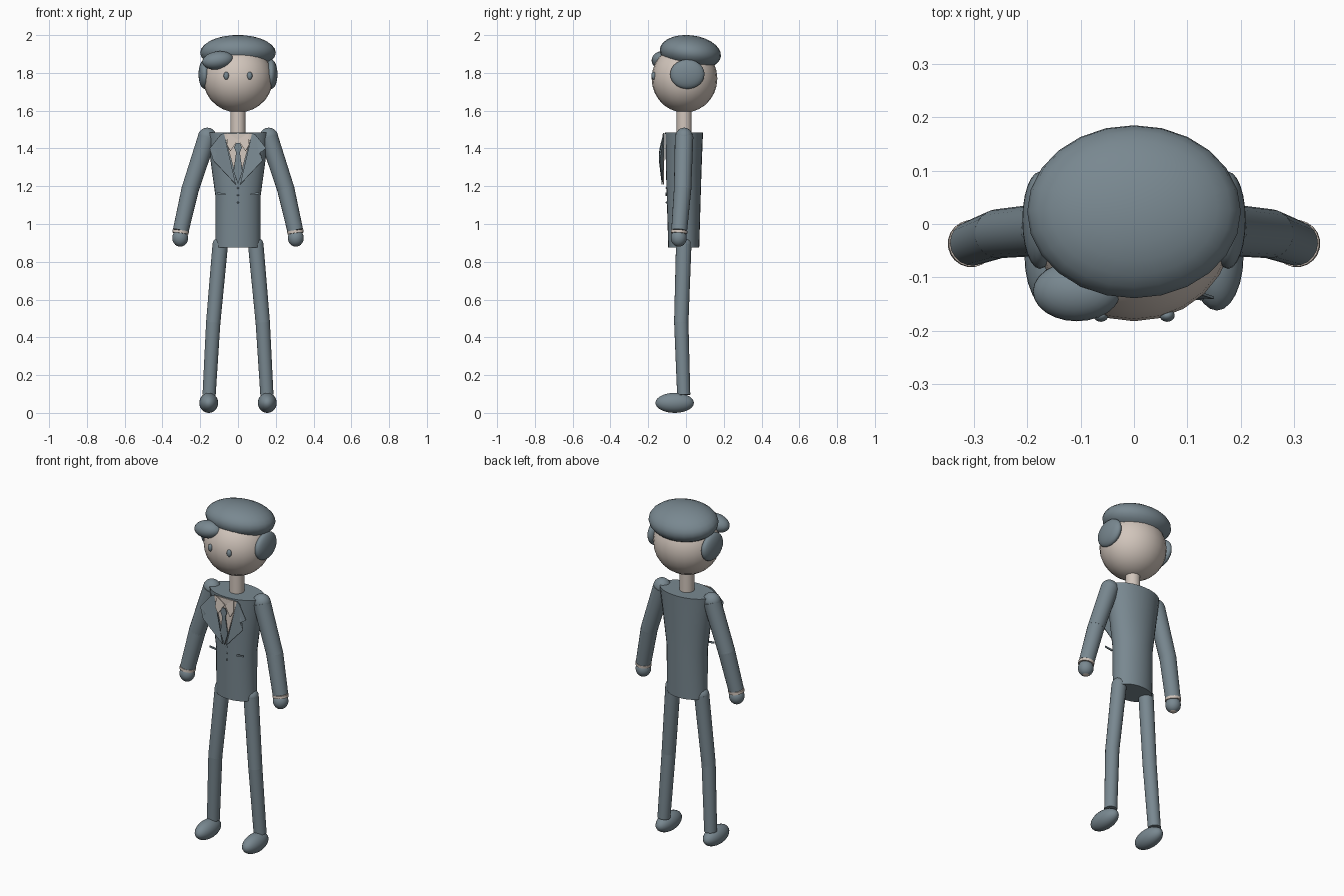
import bpy, bmesh, math
from mathutils import Vector, Matrix

old = bpy.data.objects.get("Cube")
if old:
    bpy.data.objects.remove(old, do_unlink=True)


def material(name, rgb):
    m = bpy.data.materials.new(name)
    m.use_nodes = True
    m.diffuse_color = (*rgb, 1)
    m.node_tree.nodes["Principled BSDF"].inputs["Base Color"].default_value = (*rgb, 1)
    return m


SLATE = material("slate grey", (0.19, 0.246, 0.28))
PALE = material("pale beige", (0.64, 0.56, 0.5))


def finish(name, bm, mat, smooth=True):
    bmesh.ops.recalc_face_normals(bm, faces=bm.faces)
    mesh = bpy.data.meshes.new(name)
    bm.to_mesh(mesh)
    bm.free()
    mesh.materials.append(mat)
    obj = bpy.data.objects.new(name, mesh)
    bpy.context.collection.objects.link(obj)
    if smooth:
        bpy.ops.object.select_all(action='DESELECT')
        obj.select_set(True)
        bpy.context.view_layer.objects.active = obj
        bpy.ops.object.shade_smooth_by_angle(angle=math.radians(40))
    return obj


def ellipsoid(name, centre, radii, mat=SLATE, tilt_x=0, tilt_y=0):
    bm = bmesh.new()
    m = (Matrix.Translation(centre) @ Matrix.Rotation(math.radians(tilt_x), 4, 'X')
         @ Matrix.Rotation(math.radians(tilt_y), 4, 'Y') @ Matrix.Diagonal((*radii, 1)))
    bmesh.ops.create_uvsphere(bm, u_segments=24, v_segments=14, radius=1, matrix=m)
    return finish(name, bm, mat)


def limb(name, a, b, r1, r2, mat=SLATE):
    a, b = Vector(a), Vector(b)
    bm = bmesh.new()
    turn = (b - a).to_track_quat('Z', 'Y').to_matrix().to_4x4()
    bmesh.ops.create_cone(bm, cap_ends=True, segments=20, radius1=r1, radius2=r2,
                          depth=(b - a).length,
                          matrix=Matrix.Translation((a + b) / 2) @ turn)
    return finish(name, bm, mat)


def plate(name, points, mat=SLATE, thick=0.005):
    bm = bmesh.new()
    face = bm.faces.new([bm.verts.new(p) for p in points])
    bmesh.ops.triangulate(bm, faces=[face])
    obj = finish(name, bm, mat, smooth=False)
    mod = obj.modifiers.new("thickness", 'SOLIDIFY')
    mod.thickness = thick
    mod.offset = 0
    return obj


# Head, neck and hair
ellipsoid("head", (0, -0.008, 1.77), (0.185, 0.174, 0.18), PALE)
limb("neck", (0, -0.01, 1.47), (0, -0.01, 1.63), 0.04, 0.04, PALE)
ellipsoid("hair_cap", (0, 0.023, 1.907), (0.2, 0.163, 0.092), tilt_x=-7)
ellipsoid("hair_fringe", (-0.107, -0.126, 1.866), (0.083, 0.056, 0.048), tilt_y=-8)

# Jacket body: oval rings from hem to shoulders
bm = bmesh.new()
rings = []
N = 28
for z, rx, ry, cy in [(0.875, 0.12, 0.082, -0.012), (1.15, 0.12, 0.09, -0.012),
                      (1.28, 0.138, 0.094, -0.012), (1.485, 0.165, 0.1, -0.01)]:
    rings.append([bm.verts.new((rx * math.cos(math.tau * i / N),
                                cy + ry * math.sin(math.tau * i / N), z)) for i in range(N)])
for low, high in zip(rings, rings[1:]):
    for i in range(N):
        j = (i + 1) % N
        bm.faces.new((low[i], low[j], high[j], high[i]))
bm.faces.new(rings[0])
bm.faces.new(rings[-1])
finish("jacket", bm, SLATE)

# Shirt front, tie and buttons
plate("shirt_front", [(-0.075, -0.115, 1.48), (0.075, -0.115, 1.48), (0, -0.12, 1.21)], PALE)
plate("tie_knot", [(-0.01, -0.133, 1.43), (0.01, -0.133, 1.43), (0.021, -0.133, 1.405),
                   (0.01, -0.133, 1.38), (-0.01, -0.133, 1.38), (-0.021, -0.133, 1.405)])
plate("tie_blade", [(-0.009, -0.131, 1.385), (0.009, -0.131, 1.385), (0.024, -0.129, 1.28),
                    (0, -0.126, 1.21), (-0.024, -0.129, 1.28)])
for i in range(3):
    ellipsoid(f"button_{i + 1}", (0, -0.104, 1.19 - 0.038 * i), (0.005, 0.004, 0.005))

for side, s in (("left", 1), ("right", -1)):
    # Face details
    ellipsoid(f"{side}_eye", (s * 0.062, -0.171, 1.785), (0.014, 0.012, 0.021))
    ellipsoid(f"{side}_side_hair", (s * 0.176, 0.007, 1.793), (0.033, 0.091, 0.078))

    # Collar, lapel and pocket
    plate(f"{side}_collar", [(0, -0.122, 1.445), (s * 0.055, -0.12, 1.482),
                             (s * 0.06, -0.127, 1.42), (s * 0.04, -0.13, 1.385)], PALE)
    plate(f"{side}_lapel", [(s * 0.075, -0.115, 1.482), (s * 0.095, -0.12, 1.47),
                            (s * 0.15, -0.138, 1.40), (s * 0.112, -0.14, 1.375),
                            (s * 0.13, -0.141, 1.335), (s * 0.012, -0.126, 1.21)])
    plate(f"{side}_pocket", [(s * x, -0.106, z) for x, z in
                             ((0.065, 1.152), (0.112, 1.158), (0.112, 1.168), (0.065, 1.162))])

    # Arm
    shoulder = (s * 0.163, -0.01, 1.46)
    elbow = (s * 0.253, -0.018, 1.185)
    wrist = (s * 0.303, -0.036, 0.965)
    ellipsoid(f"{side}_shoulder", shoulder, (0.05, 0.046, 0.05))
    limb(f"{side}_upper_arm", shoulder, elbow, 0.049, 0.046)
    ellipsoid(f"{side}_elbow", elbow, (0.046, 0.046, 0.046))
    limb(f"{side}_forearm", elbow, wrist, 0.046, 0.042)
    limb(f"{side}_cuff", wrist, (s * 0.305, -0.037, 0.95), 0.044, 0.044, PALE)
    hand = ellipsoid(f"{side}_hand", (s * 0.306, -0.038, 0.926), (0.042, 0.042, 0.046))
    hand.data.materials.append(PALE)
    for p in hand.data.polygons:
        p.material_index = int(p.normal.z < -0.93)

    # Leg
    hip = (s * 0.094, -0.012, 0.89)
    knee = (s * 0.131, -0.025, 0.48)
    ankle = (s * 0.153, -0.012, 0.095)
    ellipsoid(f"{side}_hip", hip, (0.041, 0.041, 0.041))
    limb(f"{side}_thigh", hip, knee, 0.041, 0.038)
    ellipsoid(f"{side}_knee", knee, (0.038, 0.038, 0.038))
    limb(f"{side}_shin", knee, ankle, 0.038, 0.035)
    ellipsoid(f"{side}_shoe", (s * 0.155, -0.06, 0.053), (0.05, 0.102, 0.053))
